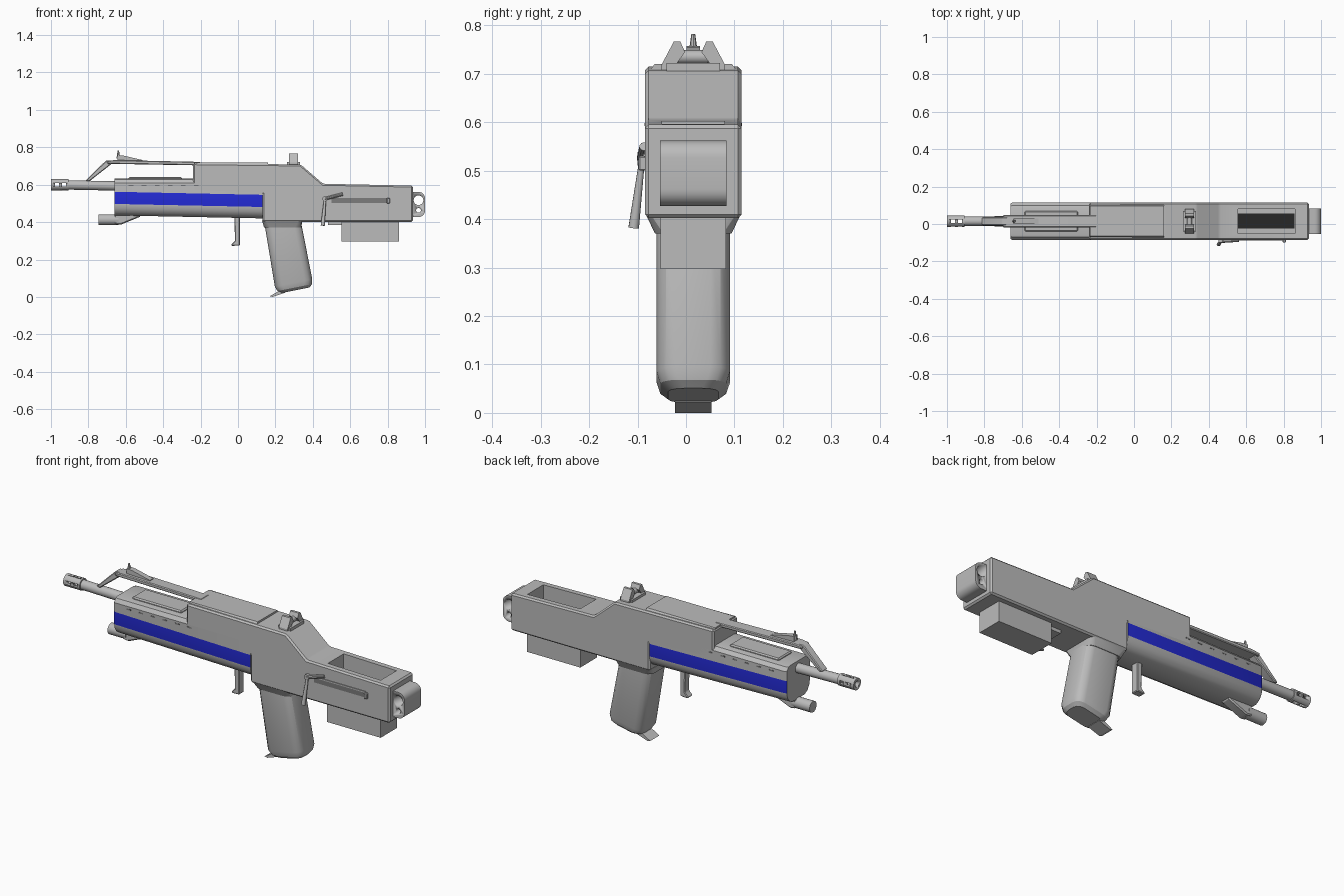
import bpy, bmesh, math
from mathutils import Vector, Matrix

if "Cube" in bpy.data.objects:
    bpy.data.objects.remove(bpy.data.objects["Cube"])

YC = 0.015  # centre plane of the model


def material(name, rgb):
    m = bpy.data.materials.new(name)
    m.diffuse_color = (*rgb, 1)
    m.use_nodes = True
    m.node_tree.nodes["Principled BSDF"].inputs["Base Color"].default_value = m.diffuse_color
    return m


GREY = material("grey metal", (0.5, 0.5, 0.5))
BLUE = material("blue stripe", (0.018, 0.025, 0.7))
DARK = material("dark recess", (0.02, 0.02, 0.02))
SLOT = material("slot grey", (0.2, 0.2, 0.2))


def finish(name, bm, mat=GREY, bevel=0, segs=1, smooth=True):
    bmesh.ops.recalc_face_normals(bm, faces=bm.faces)
    me = bpy.data.meshes.new(name)
    bm.to_mesh(me)
    bm.free()
    ob = bpy.data.objects.new(name, me)
    bpy.context.collection.objects.link(ob)
    me.materials.append(mat)
    bpy.ops.object.select_all(action='DESELECT')
    bpy.context.view_layer.objects.active = ob
    ob.select_set(True)
    if bevel:
        b = ob.modifiers.new("bevel", 'BEVEL')
        b.width, b.segments, b.limit_method = bevel, segs, 'ANGLE'
        bpy.ops.object.modifier_apply(modifier=b.name)
    if smooth:
        bpy.ops.object.shade_smooth_by_angle(angle=math.radians(30))
    return ob


def loft(name, rings, **kw):
    """Skin a list of equal-length point rings and cap both ends."""
    bm = bmesh.new()
    vs = [[bm.verts.new(p) for p in r] for r in rings]
    n = len(vs[0])
    for a, b in zip(vs, vs[1:]):
        for i in range(n):
            bm.faces.new((a[i], a[(i + 1) % n], b[(i + 1) % n], b[i]))
    bm.faces.new(vs[0])
    bm.faces.new(vs[-1])
    return finish(name, bm, **kw)


def side_prism(name, pts, half, y=0, **kw):
    """Extrude an x-z outline across y."""
    return loft(name, [[(px, YC + y + s * half, pz) for px, pz in pts] for s in (-1, 1)], **kw)


def end_prism(name, pts, x0, x1, **kw):
    """Extrude a y-z outline along x."""
    return loft(name, [[(x, YC + py, pz) for py, pz in pts] for x in (x0, x1)], **kw)


def box(name, x0, x1, half, z0, z1, y=0, **kw):
    return side_prism(name, [(x0, z0), (x1, z0), (x1, z1), (x0, z1)], half, y, **kw)


def rod(name, a, b, r, n=20, r2=None, **kw):
    a, b = Vector(a), Vector(b)
    a.y += YC
    b.y += YC
    q = (b - a).to_track_quat('Z', 'Y')
    bm = bmesh.new()
    bmesh.ops.create_cone(bm, cap_ends=True, segments=n, radius1=r, radius2=r if r2 is None else r2,
                          depth=(b - a).length,
                          matrix=Matrix.Translation((a + b) / 2) @ q.to_matrix().to_4x4())
    return finish(name, bm, **kw)


def cut(ob, cutter):
    m = ob.modifiers.new("cut", 'BOOLEAN')
    m.operation, m.object, m.solver = 'DIFFERENCE', cutter, 'EXACT'
    bpy.context.view_layer.objects.active = ob
    bpy.ops.object.modifier_apply(modifier=m.name)
    bpy.data.objects.remove(cutter)


# receiver and stock, with the open pocket in the stock top
receiver = side_prism("receiver", [(-.24, .565), (-.24, .715), (.335, .708), (.455, .605), (.935, .595),
                                   (.935, .402), (.13, .402), (.13, .548)], .1, bevel=.008)
cut(receiver, box("pocket_cutter", .555, .86, .065, .43, .7))
box("pocket_floor", .556, .859, .04, .428, .433, mat=DARK, smooth=False)
top_cover = [(-.095, .70), (-.08, .72), (.08, .72), (.095, .70)]
end_prism("top_cover", top_cover, -.235, .16)

# handguard: rounded underside, blue band on both sides
half = [(.07, .632), (.085, .628), (.1, .61), (.1, .562), (.1, .497), (.095, .472), (.08, .45), (.055, .436)]
outline = half + [(-y, z) for y, z in reversed(half)]


def guard_ring(x, drop, shrink=1):
    return [(x, YC + y * shrink, z - (drop if z < .57 else 0)) for y, z in outline]


guard = loft("handguard", [guard_ring(-.66, 0, .95), guard_ring(-.65, 0), guard_ring(.131, .016)])
guard.data.materials.append(BLUE)
for p in guard.data.polygons:
    zs = [guard.data.vertices[i].co.z for i in p.vertices]
    if abs(p.normal.y) > .5 and max(zs) < .57 and min(zs) > .478 and abs(p.normal.z) < .1:
        p.material_index = 1

# raised plate and vent slits on the handguard
box("handguard_top_plate", -.585, -.30, .055, .62, .642, bevel=.006)
for s in (-1, 1):
    for i in range(6):
        x = -.585 + i * .07
        box("vent_slit", x, x + .025, .001, .592, .599, s * .1, mat=SLOT, smooth=False)

# barrel and slotted muzzle
rod("barrel", (-.92, 0, .599), (-.63, 0, .593), .025)
muzzle = rod("muzzle", (-1, 0, .6), (-.905, 0, .6), .031)
cut(muzzle, rod("bore_cutter", (-1.1, 0, .6), (-.915, 0, .6), .016))
for x in (-.968, -.93):
    cut(muzzle, box("slot_cutter", x - .011, x + .011, .1, .591, .609))
    cut(muzzle, box("slot_cutter", x - .011, x + .011, .009, .5, .7))

# lug under the front of the handguard
lug = rod("front_lug", (-.745, 0, .413), (-.64, 0, .413), .029)
side_prism("lug_bracket", [(-.66, .39), (-.63, .385), (-.52, .43), (-.52, .46), (-.66, .46)], .027, bevel=.006)

# carry rail with sloping front strut
side_prism("carry_rail", [(-.70, .712), (-.24, .704), (-.2, .704), (-.2, .722), (-.66, .732), (-.70, .727)],
           .033, bevel=.004)
side_prism("rail_strut", [(-.815, .622), (-.795, .618), (-.68, .708), (-.66, .73), (-.705, .73)],
           .022, bevel=.004)

# front sight
side_prism("front_sight_base", [(-.645, .72), (-.645, .758), (-.61, .755), (-.51, .732), (-.51, .72)], .014)
rod("front_sight_post", (-.64, 0, .74), (-.64, 0, .782), .01, r2=.004, n=8)

# rear sight: two ears and a drum
for s in (-1, 1):
    end_prism("rear_sight_ear", [(s * y, z) for y, z in
              [(.066, .70), (.066, .718), (.040, .767), (.027, .767), (.017, .745), (.035, .72), (.03, .70)]],
              .272, .322, smooth=False)
box("rear_sight_base", .262, .332, .055, .70, .722)
rod("rear_sight_drum", (.297, -.03, .735), (.297, .03, .735), .014)


# grip with rounded corners and tilted floor
def grip_ring(cx, z, hx, hy, r, tilt):
    pts = []
    for k, (sx, sy) in enumerate([(1, 1), (-1, 1), (-1, -1), (1, -1)]):
        for j in range(4):
            a = math.radians(90 * k + 30 * j)
            dx = sx * (hx - r) + r * math.cos(a)
            pts.append((cx + dx, YC + sy * (hy - r) + r * math.sin(a), z + dx * tilt))
    return pts


loft("grip", [grip_ring(.235, .42, .098, .076, .04, 0), grip_ring(.297, .075, .1, .076, .04, .2),
              grip_ring(.303, .05, .092, .068, .04, .2), grip_ring(.308, .036, .075, .052, .035, .2)])
loft("grip_collar", [grip_ring(.235, .41, .107, .098, .02, 0), grip_ring(.24, .37, .1, .079, .035, 0)])
side_prism("grip_toe", [(.17, .004), (.185, 0), (.25, .022), (.25, .045), (.215, .03)], .038)
for z in (.11, .33):
    box("grip_catch", .172 + (.33 - z) * .16 - .012, .21 + (.33 - z) * .16, .02, z - .02, z + .02, bevel=.004)

# trigger post
side_prism("trigger_post", [(-.02, .44), (-.016, .30), (-.036, .28), (-.034, .273), (.01, .275), (.01, .44)],
           .02, bevel=.004)

# box under the stock
box("lower_box", .553, .862, .068, .297, .42)
box("lower_box_lip", .48, .56, .045, .385, .42)

# rounded rear cap with through holes
arc = [(.965 + .035 * math.cos(a), z + .035 * math.sin(a)) for z, a0 in ((.462, -90), (.527, 0))
       for a in (math.radians(a0 + 15 * i) for i in range(7))]
cap = side_prism("rear_cap", [(.92, .562), (.92, .427)] + arc, .069)
for z, r in ((.517, .026), (.463, .013)):
    cut(cap, rod("hole_cutter", (.965, -.2, z), (.965, .2, z), r))

# side slot, pull lever and small knob on the front side
box("side_slot", .50, .81, .002, .503, .53, -.1, mat=SLOT, smooth=False)
box("slot_rail", .49, .80, .004, .528, .535, -.1)
box("slot_knob", .795, .812, .008, .50, .53, -.105, bevel=.003)
rod("lever_pivot", (.465, -.08, .525), (.465, -.115, .525), .014)
rod("lever_arm", (.465, -.108, .525), (.56, -.102, .55), .009, n=10)
rod("lever_handle", (.465, -.106, .52), (.453, -.123, .382), .006, r2=.011, n=12)
